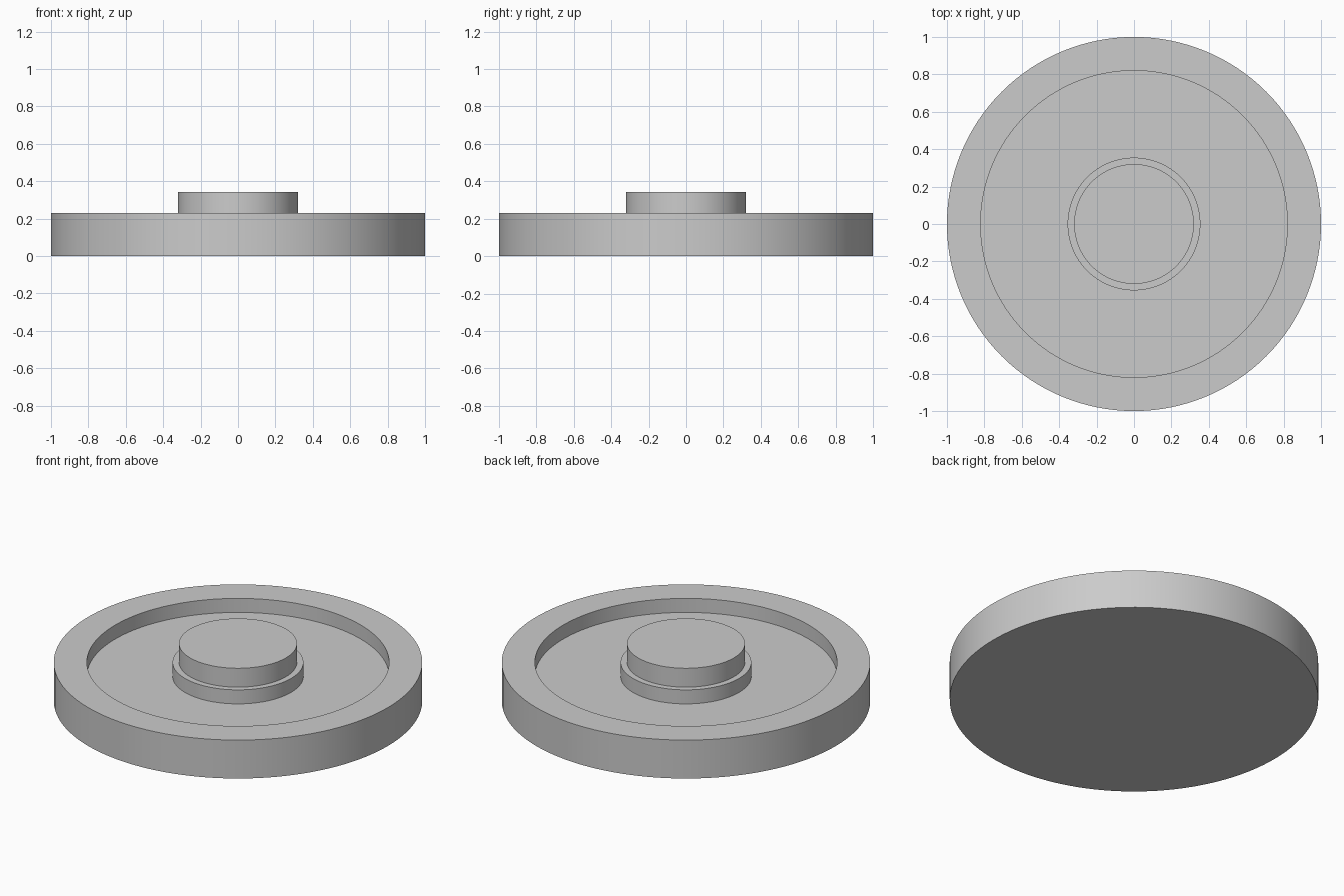
import bpy
import bmesh
import math

default = bpy.data.objects.get("Cube")
if default:
    bpy.data.objects.remove(default, do_unlink=True)

SEGMENTS = 128

# Single grey material
grey = bpy.data.materials.new("plain_grey")
grey.use_nodes = True
colour = (0.6, 0.6, 0.6, 1.0)
grey.diffuse_color = colour
grey.node_tree.nodes["Principled BSDF"].inputs["Base Color"].default_value = colour


def lathe(name, profile):
    """Turn a (radius, height) profile around the z axis."""
    bm = bmesh.new()
    verts = [bm.verts.new((r, 0, z)) for r, z in profile]
    edges = [bm.edges.new(pair) for pair in zip(verts, verts[1:])]
    bmesh.ops.spin(bm, geom=verts + edges, cent=(0, 0, 0), axis=(0, 0, 1),
                   angle=math.tau, steps=SEGMENTS, use_merge=True)
    bmesh.ops.remove_doubles(bm, verts=bm.verts, dist=0.0001)
    bmesh.ops.recalc_face_normals(bm, faces=bm.faces)
    mesh = bpy.data.meshes.new(name)
    bm.to_mesh(mesh)
    bm.free()
    mesh.materials.append(grey)
    obj = bpy.data.objects.new(name, mesh)
    bpy.context.collection.objects.link(obj)
    bpy.ops.object.select_all(action="DESELECT")
    obj.select_set(True)
    bpy.context.view_layer.objects.active = obj
    bpy.ops.object.shade_smooth_by_angle(angle=math.radians(30))
    return obj


RIM, RECESS, COLLAR, HUB = 1.0, 0.82, 0.355, 0.32
FLOOR_Z, RIM_Z, HUB_Z = 0.146, 0.23, 0.343

# Disc with raised rim, recessed floor, collar and stepped hub in one turned body
lathe("wheel_disc", [
    (0, 0), (RIM, 0), (RIM, RIM_Z), (RECESS, RIM_Z), (RECESS, FLOOR_Z),
    (COLLAR, FLOOR_Z), (COLLAR, RIM_Z), (HUB, RIM_Z), (HUB, HUB_Z), (0, HUB_Z),
])
